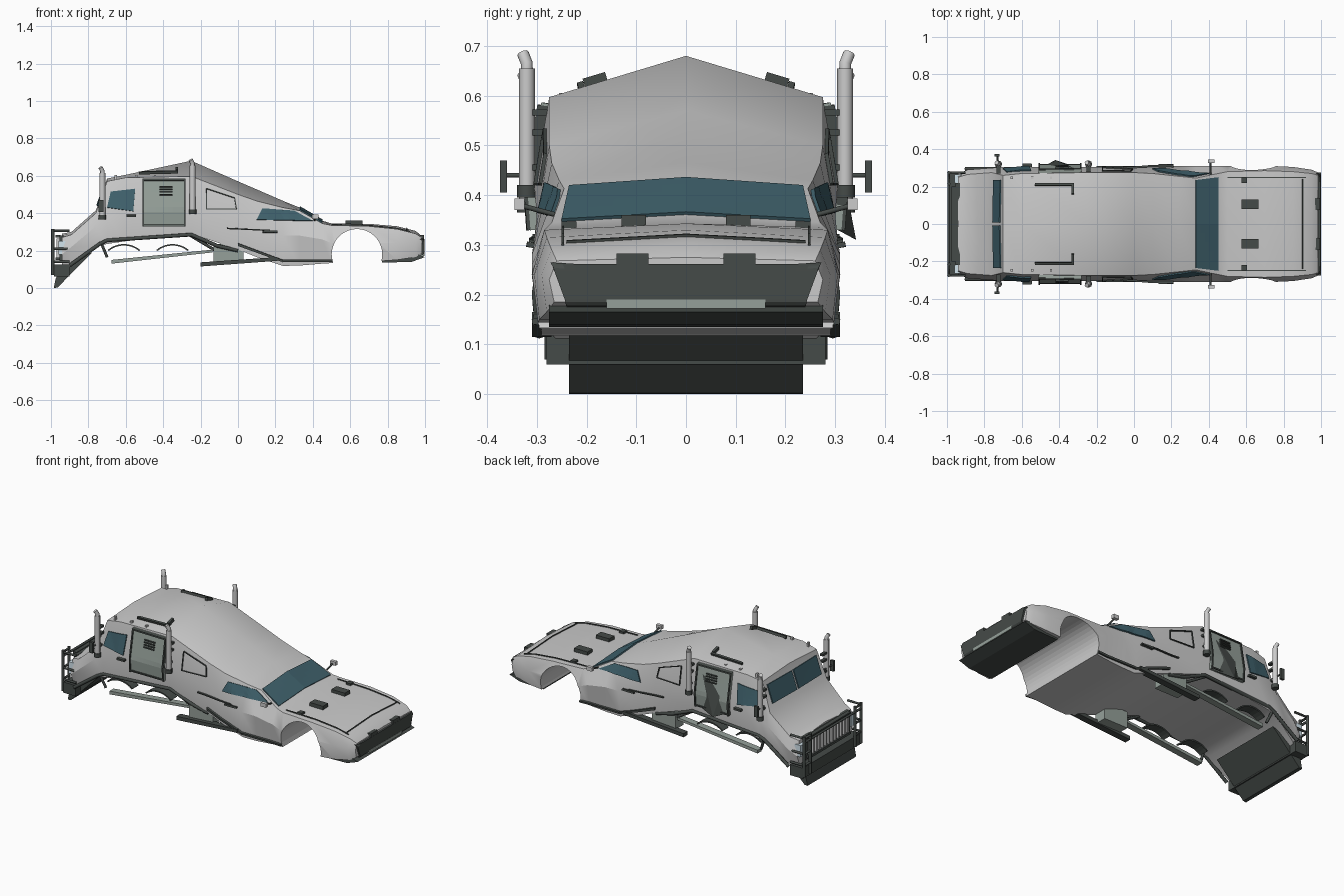
import bpy, bmesh, math
from mathutils import Vector
from mathutils.bvhtree import BVHTree

if "Cube" in bpy.data.objects:
    bpy.data.objects.remove(bpy.data.objects["Cube"])


def mat(name, rgb):
    m = bpy.data.materials.new(name)
    m.diffuse_color = (*rgb, 1)
    m.use_nodes = True
    m.node_tree.nodes["Principled BSDF"].inputs["Base Color"].default_value = m.diffuse_color
    return m


GLASS = mat("glass", (.05, .12, .15))
DARK = mat("dark_trim", (.06, .07, .065))
GREEN = mat("green_grey", (.30, .35, .32))
LAMP = mat("lamp", (.65, .78, .85))


def finish(ob, m=None, mirror=False, smooth=False):
    bpy.context.collection.objects.link(ob)
    if m:
        ob.data.materials.append(m)
    if mirror:
        mod = ob.modifiers.new("mirror", 'MIRROR')
        mod.use_axis = (False, True, False)
    if smooth:
        bpy.context.view_layer.objects.active = ob
        bpy.ops.object.select_all(action='DESELECT')
        ob.select_set(True)
        bpy.ops.object.shade_smooth_by_angle(angle=math.radians(30))
    return ob


def mesh(name, verts, faces, **kw):
    me = bpy.data.meshes.new(name)
    me.from_pydata(verts, [], faces)
    bm = bmesh.new()
    bm.from_mesh(me)
    bmesh.ops.recalc_face_normals(bm, faces=bm.faces)
    bm.to_mesh(me)
    bm.free()
    return finish(bpy.data.objects.new(name, me), **kw)


def prism(name, profile, y0, y1, **kw):
    n = len(profile)
    v = [(x, y, z) for y in (y0, y1) for x, z in profile]
    f = [tuple(range(n)), tuple(range(n, 2 * n))]
    f += [(i, (i + 1) % n, n + (i + 1) % n, n + i) for i in range(n)]
    return mesh(name, v, f, **kw)


def box(name, x0, x1, y0, y1, z0, z1, **kw):
    return prism(name, [(x0, z0), (x1, z0), (x1, z1), (x0, z1)], y0, y1, **kw)


def tube(name, pts, r, **kw):
    cu = bpy.data.curves.new(name, 'CURVE')
    cu.dimensions = '3D'
    cu.bevel_depth = r
    cu.bevel_resolution = 2
    cu.use_fill_caps = True
    s = cu.splines.new('POLY')
    s.points.add(len(pts) - 1)
    for p, c in zip(s.points, pts):
        p.co = (*c, 1)
    return finish(bpy.data.objects.new(name, cu), **kw)


# Body loft: x, z bottom, y bottom, y belt, z belt, y shoulder, z shoulder, z centre
ST = [(-.94, .08, .23, .27, .18, .25, .27, .29),
      (-.89, .12, .27, .29, .22, .265, .285, .30),
      (-.76, .22, .29, .30, .33, .275, .40, .415),
      (-.70, .235, .295, .305, .38, .26, .57, .585),
      (-.60, .25, .295, .305, .40, .27, .59, .605),
      (-.25, .29, .295, .305, .42, .275, .597, .68),
      (0, .205, .29, .30, .36, .275, .50, .57),
      (.10, .165, .295, .305, .31, .27, .465, .527),
      (.24, .118, .29, .31, .28, .255, .43, .466),
      (.33, .12, .29, .31, .28, .245, .413, .43),
      (.45, .13, .29, .31, .26, .27, .345, .36),
      (.50, .133, .295, .31, .24, .28, .335, .345),
      (.70, .14, .30, .312, .24, .285, .33, .343),
      (.85, .15, .295, .305, .24, .28, .315, .33),
      (.95, .165, .28, .29, .24, .27, .29, .305),
      (.985, .185, .265, .275, .23, .26, .268, .275)]
verts, faces = [], []
for x, zb, yb, ym, zm, ys, zs, zc in ST:
    half = [(yb, zb), (ym, zm), (ys, zs)]
    verts += [(x, y, z) for y, z in half] + [(x, 0, zc)]
    verts += [(x, -y, z) for y, z in reversed(half)]
for i in range(len(ST) - 1):
    for j in range(7):
        a, b, k = i * 7 + j, i * 7 + (j + 1) % 7, 7
        faces.append((a, b, b + k, a + k))
faces += [tuple(range(7)), tuple(range(len(verts) - 7, len(verts)))]
body = mesh("body_shell", verts, faces, smooth=True)
bm = bmesh.new()
bm.from_mesh(body.data)
TREE = BVHTree.FromBMesh(bm)
bm.free()

# Wheel arch cut through the car end
arch = [(.636 + .135 * math.cos(a), .18 + .135 * math.sin(a))
        for a in [i * math.tau / 40 for i in range(40)]]
cut = prism("arch_cutter", arch, -.5, .5)
cut.hide_render = True
cut.hide_viewport = True
mod = body.modifiers.new("arch", 'BOOLEAN')
mod.operation, mod.object, mod.solver = 'DIFFERENCE', cut, 'EXACT'

RAYS = {'side': (lambda u, v: (u, -1, v), (0, 1, 0)), 'top': (lambda u, v: (u, v, 2), (0, 0, -1)),
        'car': (lambda u, v: (2, u, v), (-1, 0, 0)), 'cab': (lambda u, v: (-2, u, v), (1, 0, 0))}


def patch(name, corners, view, t=.008, m=DARK, mirror=None, n=10):
    """Thin panel wrapped on the body; four corners given in a view plane."""
    make, d = RAYS[view]
    d = Vector(d)
    a, b, c, e = [Vector(p) for p in corners]
    vs = []
    for i in range(n + 1):
        for j in range(n + 1):
            p = a.lerp(b, i / n).lerp(e.lerp(c, i / n), j / n)
            o = Vector(make(*p))
            hit = TREE.ray_cast(o, d)[0] or TREE.find_nearest(o)[0]
            vs.append(hit - d * t * .4)
    fs = [(i * (n + 1) + j, (i + 1) * (n + 1) + j, (i + 1) * (n + 1) + j + 1, i * (n + 1) + j + 1)
          for i in range(n) for j in range(n)]
    mir = view == 'side' if mirror is None else mirror
    ob = mesh(name, vs, fs, m=m, mirror=mir)
    s = ob.modifiers.new("thick", 'SOLIDIFY')
    s.thickness, s.offset = t, 0
    return ob


def rect(u0, u1, v0, v1):
    return [(u0, v0), (u1, v0), (u1, v1), (u0, v1)]


# Glass
patch("car_windshield", [(.33, -.235), (.45, -.25), (.45, .25), (.33, .235)], 'top', m=GLASS)
patch("car_side_window", [(.10, .365), (.40, .358), (.30, .412), (.13, .425)], 'side', m=GLASS)
for s in (0, 1):
    y0, y1 = (.008, .235) if s else (-.235, -.008)
    patch("cab_windshield", rect(y0, y1, .44, .545), 'cab', m=GLASS)
patch("cab_side_window", [(-.70, .43), (-.56, .41), (-.55, .53), (-.68, .515)], 'side', m=GLASS)

# Cab side: door, vents, handles
patch("cab_door", rect(-.51, -.28, .33, .585), 'side', m=GREEN, t=.016)
for i in range(4):
    patch("door_vent", rect(-.42, -.35, .495 + i * .014, .501 + i * .014), 'side', t=.028, n=3)
for z in (.335, .572):
    patch("door_edge", rect(-.51, -.28, z, z + .008), 'side', t=.024, n=6)
for x in (-.51, -.288):
    patch("door_edge", rect(x, x + .008, .33, .58), 'side', t=.024, n=6)
patch("cab_handle", rect(-.595, -.545, .38, .392), 'side', t=.02, n=2)
patch("car_handle", rect(.13, .21, .295, .305), 'side', t=.016, n=2)
patch("side_trim", [(-.06, .315), (.17, .305), (.17, .31), (-.06, .322)], 'side', t=.012)
patch("sill_trim", [(.0, .225), (.24, .138), (.24, .150), (.0, .240)], 'side', t=.014)
patch("sill_trim_front", rect(.24, .505, .14, .152), 'side', t=.014)
for a, b in [((-.17, .42), (-.17, .53)), ((-.17, .53), (-.02, .48)),
             ((-.02, .48), (-.01, .42)), ((-.01, .42), (-.17, .42))]:
    patch("quarter_hatch_edge", [a, b, (b[0] + .004, b[1] + .004), (a[0] + .004, a[1] + .004)], 'side', n=4)
mesh("sprung_door_panel", [(-.50, .30, .34), (-.42, .342, .31), (-.31, .305, .33), (-.30, .29, .58), (-.48, .285, .57)],
     [(0, 1, 4), (1, 2, 3), (1, 3, 4), (0, 4, 3, 2), (0, 2, 1)], m=DARK)

# Roof strips and bonnet vents
patch("roof_strip", rect(-.53, -.32, .205, .217), 'top', t=.015, mirror=True)
patch("roof_strip_end", rect(-.335, -.32, .16, .205), 'top', t=.02, mirror=True)
for x in (-.66, -.55, -.45):
    box("roof_lamp", x, x + .012, .24, .255, .58, .605, mirror=True)
box("bonnet_vent", .575, .665, .08, .13, .335, .36, m=DARK, mirror=True)
box("bonnet_vent_small", .575, .605, .22, .25, .325, .347, m=DARK, mirror=True)
patch("bonnet_seam", rect(.50, .92, .245, .25), 'top', t=.006, mirror=True)
patch("nose_seam", rect(.90, .905, -.24, .24), 'top', t=.006)

# Car nose
patch("nose_fascia", [(-.24, .18), (.24, .18), (.27, .262), (-.27, .262)], 'car', t=.012, n=24)
box("nose_grille", .97, .997, -.16, .16, .172, .19, m=GREEN)
for z in (.20, .24):
    box("nose_bar", .98, .994, -.15, .15, z, z + .012, m=DARK)
prism("splitter", [(.77, .135), (.93, .14), (1.0, .165), (.95, .185), (.77, .15)], -.275, .275, m=DARK)
box("spot_lamp_box", .95, .995, .075, .14, .225, .283, m=DARK, mirror=True)
for y in (.19, .22):
    bm = bmesh.new()
    bmesh.ops.create_uvsphere(bm, u_segments=16, v_segments=8, radius=1)
    for v in bm.verts:
        v.co = Vector((.98 + v.co.x * .014, y + v.co.y * .025, .236 + v.co.z * .01))
    me = bpy.data.meshes.new("car_headlight")
    bm.to_mesh(me)
    bm.free()
    finish(bpy.data.objects.new("car_headlight", me), m=LAMP, mirror=True, smooth=True)

# Truck nose: skid plate, bumper, grille and guard
prism("skid_plate", [(-.985, 0), (-.965, .002), (-.78, .19), (-.86, .16), (-.95, .10), (-.975, .05)], -.235, .235, m=DARK)
box("truck_bumper", -.985, -.90, -.28, .28, .06, .125, m=DARK)
box("grille_back", -.955, -.93, -.22, .22, .14, .28, m=DARK)
for i in range(13):
    y = -.18 + i * .03
    box("grille_bar", -.97, -.95, y - .006, y + .006, .16, .265)
for z in (.15, .27):
    box("grille_frame", -.975, -.95, -.2, .2, z, z + .014, m=DARK)
for y in (.215, .275):
    tube("guard_post", [(-.99, y, .07), (-.99, y, .315)], .009, m=DARK, mirror=True)
for z in (.14, .21, .305):
    tube("guard_rail", [(-.90, .275, z), (-.99, .275, z), (-.99, .21, z)], .007, m=DARK, mirror=True)
tube("guard_top_rail", [(-.99, -.275, .28), (-.99, .275, .28)], .007, m=DARK)
box("truck_headlight", -.96, -.92, .22, .265, .18, .25, m=LAMP, mirror=True)

# Four exhaust stacks
for x, z0, z1 in ((-.725, .37, .645), (-.243, .40, .685)):
    tube("exhaust_stack", [(x, .32, z0), (x, .32, z1 - .03)], .016, mirror=True)
    tube("exhaust_tip", [(x, .32, z1 - .035), (x, .32, z1 - .02), (x - .01, .328, z1)], .012, mirror=True)
    tube("exhaust_collar", [(x, .32, z0 - .005), (x, .32, z0 + .02)], .02, m=DARK, mirror=True)
    for z in (z0 + .05, z0 + .12, z0 + .16):
        box("stack_bracket", x - .01, x + .01, .27, .325, z, z + .012, m=DARK, mirror=True)

# Mirrors
box("cab_mirror", -.745, -.72, .36, .374, .405, .47, m=DARK, mirror=True)
tube("cab_mirror_arm", [(-.73, .29, .44), (-.73, .37, .44)], .005, m=DARK, mirror=True)
box("car_mirror", .395, .43, .325, .345, .37, .393, mirror=True)
tube("car_mirror_arm", [(.41, .26, .36), (.41, .335, .38)], .005, m=DARK, mirror=True)

# Undercarriage: side tubes, running boards, guards, tank
tube("sill_tube", [(-.90, .295, .12), (-.74, .295, .235), (-.70, .295, .255), (-.25, .295, .285), (-.11, .285, .225), (.0, .285, .20)],
     .010, m=DARK, mirror=True)
prism("running_board", [(-.676, .13), (-.136, .19), (-.136, .205), (-.676, .15)], .235, .275, m=GREEN, mirror=True)
tube("board_hanger_rear", [(-.27, .28, .29), (-.12, .265, .20)], .008, m=DARK, mirror=True)
tube("board_hanger_front", [(-.735, .29, .25), (-.70, .275, .165)], .008, m=DARK, mirror=True)
prism("lower_step", [(-.20, .115), (.21, .145), (.21, .165), (-.20, .137)], .27, .31, m=DARK, mirror=True)
box("side_tank", -.13, .03, .21, .285, .135, .235, m=GREEN, mirror=True)
for cx in (-.61, -.35):
    arc = [(cx + r * math.cos(a), .10 + r * math.sin(a))
           for r, seq in ((.135, range(9)), (.127, range(8, -1, -1)))
           for a in [math.radians(50 + 10 * k) for k in seq]]
    prism("mudguard", arc, .21, .27, m=DARK, mirror=True)
